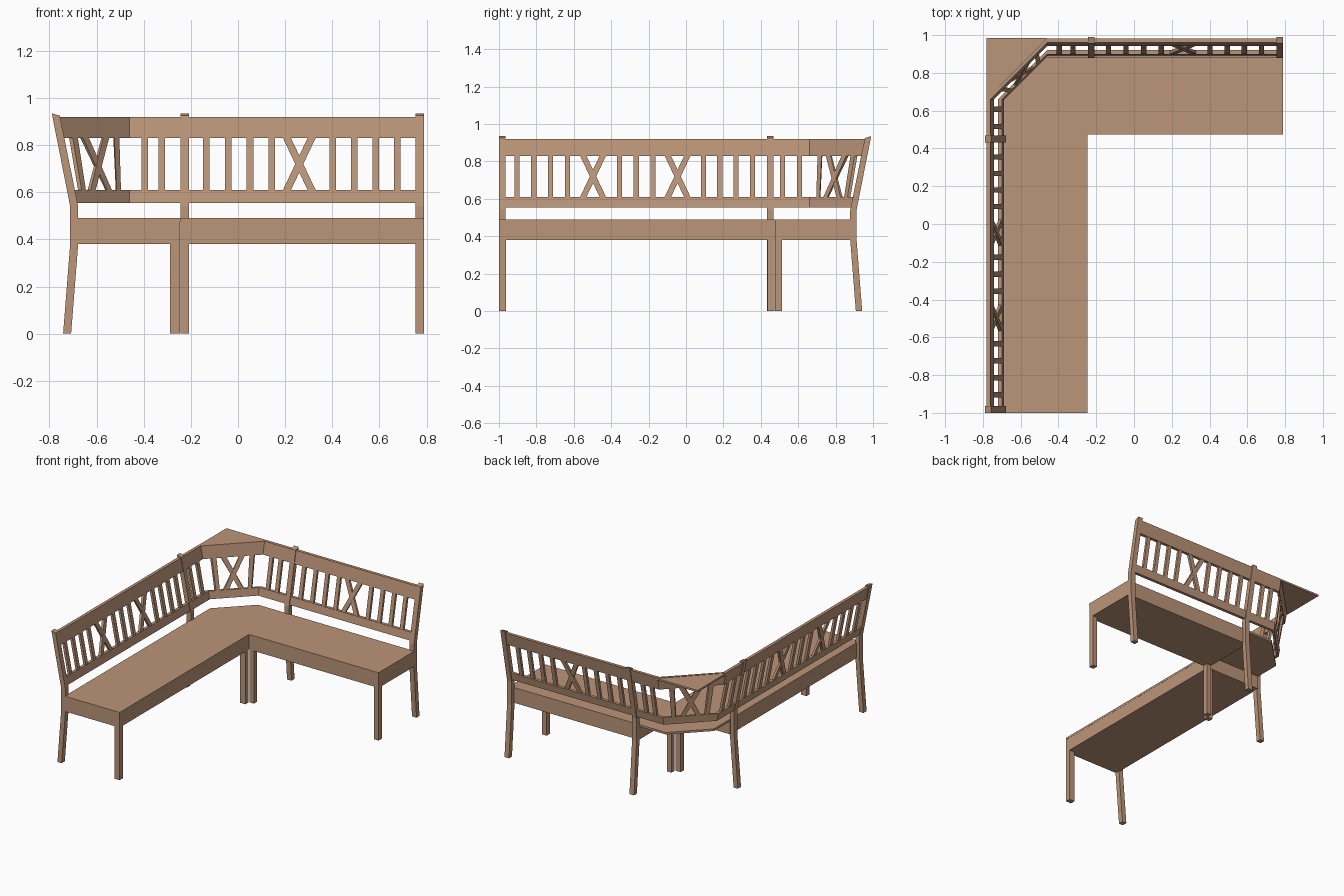
import bpy, bmesh

if "Cube" in bpy.data.objects:
    bpy.data.objects.remove(bpy.data.objects["Cube"])

wood = bpy.data.materials.new("warm wood")
wood.diffuse_color = (0.50, 0.30, 0.19, 1)
wood.use_nodes = True
wood.node_tree.nodes["Principled BSDF"].inputs["Base Color"].default_value = wood.diffuse_color


def make(name, parts):
    """Build one object from prisms, each a pair of matching outlines."""
    bm = bmesh.new()
    for a, b in parts:
        va = [bm.verts.new(p) for p in a]
        vb = [bm.verts.new(p) for p in b]
        n = len(a)
        bm.faces.new(va)
        bm.faces.new(vb[::-1])
        for i in range(n):
            bm.faces.new((va[i], vb[i], vb[(i + 1) % n], va[(i + 1) % n]))
    bmesh.ops.recalc_face_normals(bm, faces=bm.faces)
    me = bpy.data.meshes.new(name)
    bm.to_mesh(me)
    bm.free()
    me.materials.append(wood)
    ob = bpy.data.objects.new(name, me)
    bpy.context.collection.objects.link(ob)
    return ob


def plate(outline, z0, z1):
    return ([(x, y, z0) for x, y in outline], [(x, y, z1) for x, y in outline])


def box(x0, x1, y0, y1, z0, z1):
    return plate([(x0, y0), (x1, y0), (x1, y1), (x0, y1)], z0, z1)


# leaning backrest surface: u runs along the run, off is the outward offset
Y_BREAK, X_BREAK = 0.66, -0.46


def surf(run, u, z, off):
    lean = 0.2 * (z - 0.54) + off
    if run == "left":
        return (-0.695 - lean, u, z)
    if run == "back":
        return (u, 0.895 + lean, z)
    ax, ay, bx, by = -0.695 - lean, Y_BREAK, X_BREAK, 0.895 + lean
    return (ax + (bx - ax) * u, ay + (by - ay) * u, z)


def bar(run, quad, half):
    return ([surf(run, u, z, -half) for u, z in quad],
            [surf(run, u, z, half) for u, z in quad])


def rail(run, u0, u1, z0, z1):
    return bar(run, [(u0, z0), (u1, z0), (u1, z1), (u0, z1)], 0.011)


def slat(run, u, w=0.014):
    return bar(run, [(u - w, 0.6), (u + w, 0.6), (u + w, 0.84), (u - w, 0.84)], 0.009)


def cross(run, u, reach=0.057, w=0.017):
    return [bar(run, [(u - s * reach - w, 0.6), (u - s * reach + w, 0.6),
                      (u + s * reach + w, 0.84), (u + s * reach - w, 0.84)], h)
            for s, h in ((1, 0.009), (-1, 0.008))]


# seat boxes and boards
make("left_seat_box", [box(-0.685, -0.246, -0.999, 0.475, 0.38, 0.475)])
make("back_seat_box", [box(-0.245, 0.79, 0.476, 0.885, 0.38, 0.475)])
make("left_seat_board", [box(-0.685, -0.245, -1.0, 0.475, 0.475, 0.49)])
make("back_seat_board", [box(-0.245, 0.79, 0.475, 0.885, 0.475, 0.49)])
make("corner_seat_board", [plate([(-0.685, 0.475), (-0.245, 0.475), (-0.245, 0.885),
                                  (-0.46, 0.885), (-0.685, 0.66)], 0.475, 0.49)])

# front legs
for i, y in enumerate((-0.999, 0.436)):
    make(f"left_front_leg_{i}", [box(-0.288, -0.246, y, y + 0.036, 0, 0.385)])
for i, x in enumerate((-0.243, 0.754)):
    make(f"back_front_leg_{i}", [box(x, x + 0.036, 0.476, 0.513, 0, 0.385)])

# rear posts: splayed foot, upright middle, leaning top (outward distance, height)
post = [(0.013, 0), (-0.017, 0.38), (-0.017, 0.54), (0.061, 0.925),
        (0.095, 0.935), (0.017, 0.54), (0.017, 0.38), (0.047, 0)]
for i, y in enumerate((-1.0, 0.432)):
    make(f"left_rear_post_{i}", [([(-0.695 - d, y, z) for d, z in post],
                                  [(-0.695 - d, y + 0.036, z) for d, z in post])])
for i, x in enumerate((-0.244, 0.754)):
    make(f"back_rear_post_{i}", [([(x, 0.895 + d, z) for d, z in post],
                                  [(x + 0.036, 0.895 + d, z) for d, z in post])])

# rails along the three backrest runs
for run, u0, u1 in (("left", -0.98, Y_BREAK), ("corner", 0, 1), ("back", X_BREAK, 0.775)):
    make(f"{run}_top_rail", [rail(run, u0, u1, 0.83, 0.92)])
    make(f"{run}_lower_rail", [rail(run, u0, u1, 0.555, 0.61)])

# slats and crosses
left = [-0.904 + 0.09 * i for i in range(4)] + [-0.356 + 0.09 * i for i in range(3)] \
    + [0.093 + 0.0873 * i for i in range(4)] + [0.516, 0.607]
back = [-0.396, -0.323] + [-0.135 + 0.093 * i for i in range(4)] \
    + [0.402 + 0.091 * i for i in range(4)]
make("left_slats", [slat("left", u) for u in left])
make("back_slats", [slat("back", u) for u in back])
make("corner_slats", [slat("corner", u, 0.038) for u in (0.19, 0.81)])
make("left_crosses", cross("left", -0.497) + cross("left", -0.045))
make("back_cross", cross("back", 0.26))
make("corner_cross", cross("corner", 0.5, 0.16, 0.045))

# triangular shelf behind the corner
make("corner_shelf", [plate([(-0.782, 0.985), (-0.782, 0.66), (-0.46, 0.985)], 0.905, 0.918)])
